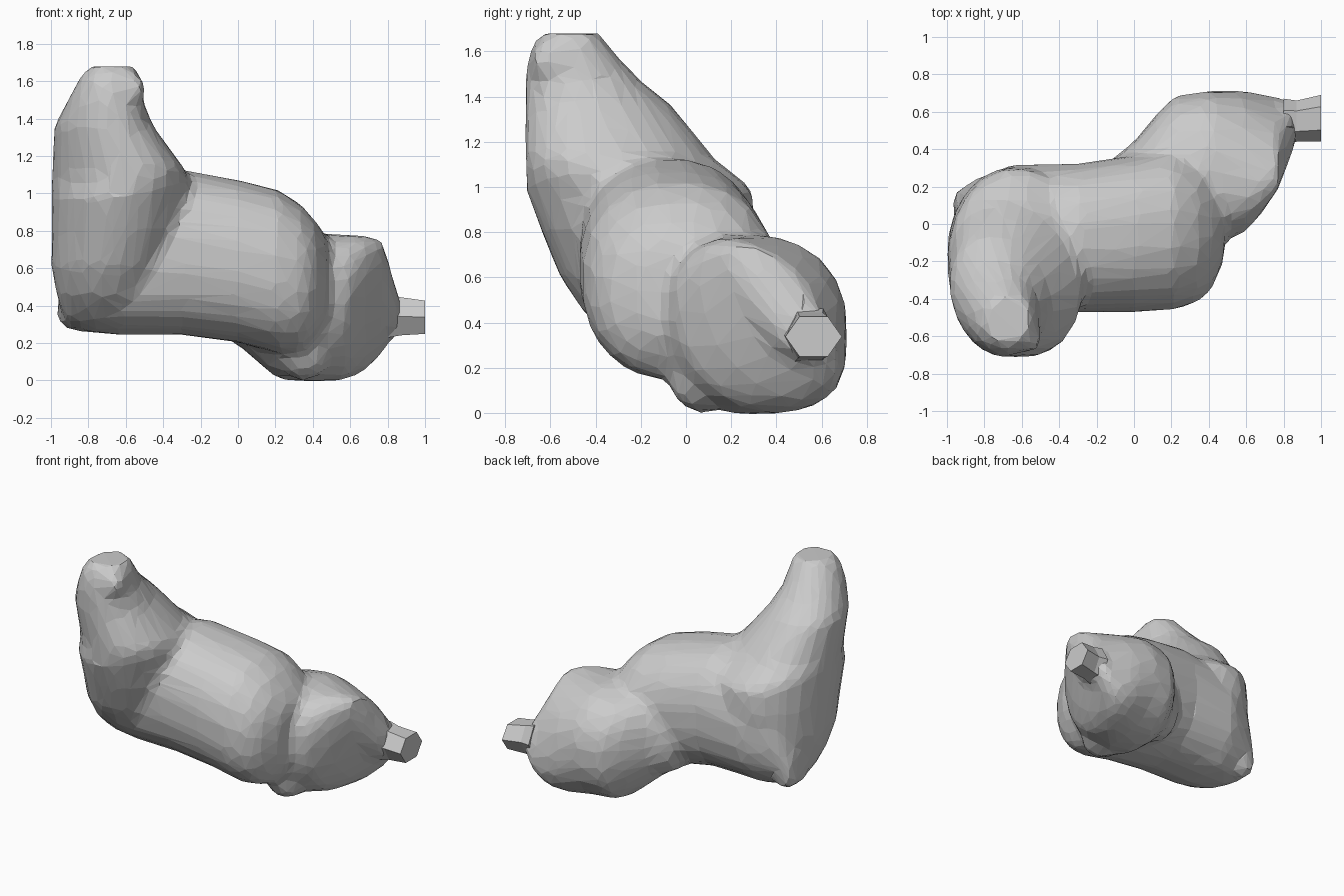
import bpy, bmesh
from math import cos, sin, tau, copysign
from mathutils import Vector


def bend(v, power):
    return copysign(abs(v) ** (2 / power), v)


def loft(bm, stations, place, power, n=20, phase=0.5):
    """Skin rounded sections; each is (t, a_min, a_max, b_min, b_max, lean)."""
    rings = []
    for t, a0, a1, b0, b1, *lean in stations:
        skew = lean[0] if lean else 0
        ring = []
        for i in range(n):
            ang = tau * (i + phase) / n
            a = (a0 + a1) / 2 + (a1 - a0) / 2 * bend(cos(ang), power)
            b = (b0 + b1) / 2 + (b1 - b0) / 2 * bend(sin(ang + skew), power)
            ring.append(bm.verts.new(place(t, a, b)))
        rings.append(ring)
    for r, s in zip(rings, rings[1:]):
        for i in range(n):
            j = (i + 1) % n
            bm.faces.new((r[i], r[j], s[j], s[i]))
    bm.faces.new(rings[0])
    bm.faces.new(rings[-1])


def along_x(t, a, b):
    return Vector((t, a, b))


def along_z(t, a, b):
    return Vector((a, b, t))


def finish(bm, name):
    bmesh.ops.recalc_face_normals(bm, faces=bm.faces)
    mesh = bpy.data.meshes.new(name)
    bm.to_mesh(mesh)
    bm.free()
    obj = bpy.data.objects.new(name, mesh)
    bpy.context.collection.objects.link(obj)
    return obj


bm = bmesh.new()

# Upright horn on the left: z, x range, y range
loft(bm, [
    (0.26, -0.84, -0.45, -0.20, 0.12), (0.32, -0.93, -0.42, -0.31, 0.18),
    (0.45, -0.97, -0.42, -0.46, 0.22), (0.60, -1.00, -0.36, -0.56, 0.27),
    (0.82, -1.00, -0.28, -0.65, 0.31), (0.98, -1.00, -0.26, -0.71, 0.30),
    (1.04, -1.00, -0.26, -0.71, 0.24, -0.1), (1.13, -0.995, -0.28, -0.715, 0.12, -0.15),
    (1.25, -0.99, -0.37, -0.715, 0.03, -0.15), (1.36, -0.985, -0.45, -0.715, -0.06, -0.15),
    (1.48, -0.92, -0.50, -0.715, -0.21, -0.1), (1.60, -0.86, -0.52, -0.695, -0.32),
    (1.68, -0.80, -0.54, -0.65, -0.38)], along_z, 2.05)

# Middle body: x, y range, z range
loft(bm, [
    (-0.96, -0.02, 0.17, 0.29, 0.48), (-0.85, -0.33, 0.24, 0.26, 0.93),
    (-0.65, -0.45, 0.32, 0.24, 1.06), (-0.30, -0.475, 0.325, 0.24, 1.13),
    (0.00, -0.475, 0.37, 0.20, 1.075), (0.22, -0.46, 0.40, 0.14, 1.02),
    (0.34, -0.42, 0.36, 0.15, 0.94), (0.41, -0.36, 0.30, 0.22, 0.86),
    (0.48, -0.20, 0.20, 0.33, 0.76)], along_x, 2.3)

# Lower right lobe: x, y range, z range, lean
loft(bm, [
    (-0.12, 0.05, 0.35, 0.25, 0.60), (0.00, 0.00, 0.44, 0.19, 0.72),
    (0.12, -0.07, 0.59, 0.08, 0.76), (0.22, -0.10, 0.69, 0.00, 0.77),
    (0.40, -0.11, 0.715, -0.01, 0.79), (0.58, -0.06, 0.715, 0.00, 0.78, -0.25),
    (0.68, 0.05, 0.70, 0.05, 0.775, -0.5), (0.77, 0.18, 0.68, 0.14, 0.76, -0.8),
    (0.81, 0.28, 0.67, 0.20, 0.62, -0.7), (0.87, 0.44, 0.65, 0.25, 0.43)], along_x, 2.2)

# Small swellings: horn tip, back lower corner, underside of the right lobe
for centre, radius in (((-0.57, -0.61, 1.56), 0.085), ((-0.89, 0.11, 0.36), 0.09),
                       ((0.35, 0.07, 0.145), 0.15)):
    ball = bmesh.ops.create_icosphere(bm, subdivisions=2, radius=radius)
    bmesh.ops.translate(bm, verts=ball["verts"], vec=centre)

body = finish(bm, "lumpy_body")

# Fuse the lobes into one low-poly skin
remesh = body.modifiers.new("fuse", 'REMESH')
remesh.mode = 'VOXEL'
remesh.voxel_size = 0.035
smooth = body.modifiers.new("soften", 'SMOOTH')
smooth.factor = 0.5
smooth.iterations = 6
reduce = body.modifiers.new("facet", 'DECIMATE')
reduce.ratio = 0.1
bpy.context.view_layer.objects.active = body
body.select_set(True)
for name in ("fuse", "soften", "facet"):
    bpy.ops.object.modifier_apply(modifier=name)
bpy.ops.object.shade_flat()

# Six-sided stub at the right end, points facing front and back
bm = bmesh.new()
loft(bm, [(0.80, 0.42, 0.67, 0.21, 0.48), (0.87, 0.44, 0.66, 0.225, 0.46),
          (1.00, 0.44, 0.69, 0.235, 0.44)], along_x, 2.0, n=6, phase=0)
finish(bm, "end_stub")
